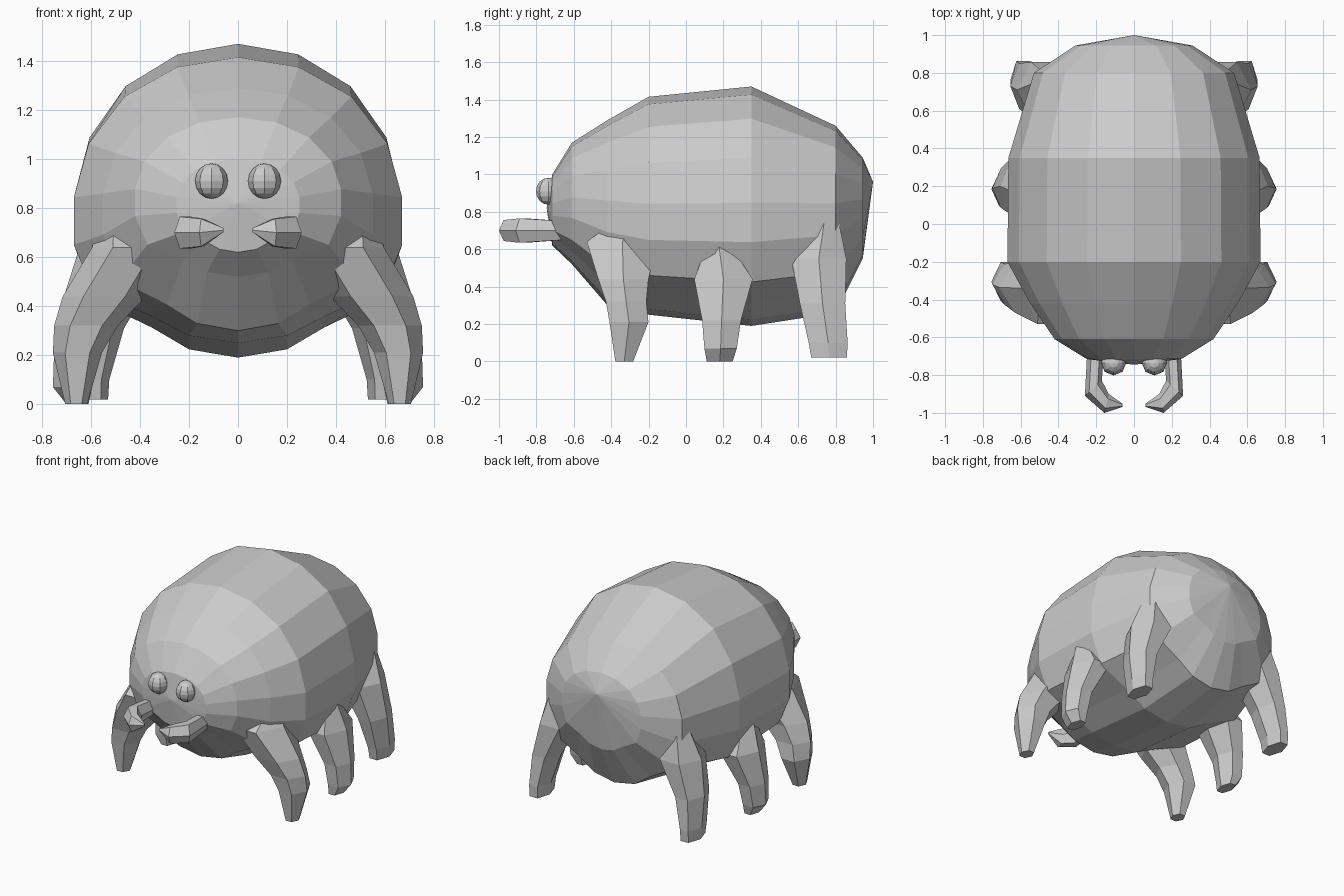
import bpy, bmesh, math
from mathutils import Vector

if "Cube" in bpy.data.objects:
    bpy.data.objects.remove(bpy.data.objects["Cube"])


def finish(name, bm, mirror=False):
    bmesh.ops.recalc_face_normals(bm, faces=bm.faces)
    mesh = bpy.data.meshes.new(name)
    bm.to_mesh(mesh)
    bm.free()
    ob = bpy.data.objects.new(name, mesh)
    bpy.context.collection.objects.link(ob)
    if mirror:
        ob.modifiers.new("mirror", 'MIRROR').use_mirror_merge = False
    return ob


def skin(bm, rings):
    """Bridge consecutive vertex rings with quads."""
    for a, b in zip(rings, rings[1:]):
        n = len(a)
        for i in range(n):
            j = (i + 1) % n
            bm.faces.new((a[i], a[j], b[j], b[i]))


def limb(name, sections, sides=6):
    """Mirrored pair lofted through (centre, u radius, v radius) sections."""
    bm = bmesh.new()
    rings = []
    for c, u, v in sections:
        c, u, v = Vector(c), Vector(u), Vector(v)
        angles = [2 * math.pi * i / sides for i in range(sides)]
        rings.append([bm.verts.new(c + u * math.cos(a) + v * math.sin(a)) for a in angles])
    skin(bm, rings)
    bm.faces.new(rings[0])
    bm.faces.new(rings[-1])
    return finish(name, bm, mirror=True)


def leg(name, rows):
    return limb(name, [((x, y, z), (rx, 0, 0), (0, ry, 0)) for x, y, z, rx, ry in rows])


# Body: one half profile, scaled along the length and closed at both ends
half = [(0, 1), (.37, .94), (.69, .76), (.91, .47), (1, .14), (1, -.2),
        (.88, -.58), (.53, -.78), (.3, -.94), (0, -1)]
profile = half + [(-x, z) for x, z in half[-2:0:-1]]
stations = [  # y, half width, top, middle, bottom
    (-.715, .25, 1.0, .82, .62),
    (-.61, .42, 1.17, .83, .52),
    (-.42, .55, 1.29, .79, .30),
    (-.20, .67, 1.415, .75, .25),
    (.35, .665, 1.47, .75, .19),
    (.80, .53, 1.26, .78, .26),
    (.945, .31, 1.09, .83, .55),
]
bm = bmesh.new()
rings = []
for y, w, top, mid, bot in stations:
    rings.append([bm.verts.new((x * w, y, mid + z * ((top - mid) if z > 0 else (mid - bot))))
                  for x, z in profile])
skin(bm, rings)
for ring, pole in ((rings[0], (0, -.745, .82)), (rings[-1], (0, 1.0, .96))):
    p = bm.verts.new(pole)
    for i in range(len(ring)):
        bm.faces.new((ring[i], ring[(i + 1) % len(ring)], p))
finish("body", bm)

# Three pairs of legs with wide roots sunk into the body: x, y, z, x radius, y radius
leg("front_legs", [(.46, -.27, .80, .09, .05), (.425, -.34, .64, .17, .22),
                   (.545, -.335, .44, .17, .155), (.62, -.32, .32, .13, .125),
                   (.655, -.305, .21, .10, .12), (.66, -.33, 0, .045, .055)])
leg("middle_legs", [(.56, .17, .66, .08, .05), (.58, .20, .44, .13, .18),
                    (.66, .19, .22, .09, .12), (.675, .185, .07, .08, .10),
                    (.655, .18, 0, .045, .08)])
leg("back_legs", [(.44, .75, .82, .08, .06), (.47, .71, .55, .15, .17),
                  (.56, .73, .31, .095, .14), (.59, .76, .10, .065, .12),
                  (.59, .765, .02, .06, .11)])

# Pincers curving inward in front of the face
limb("pincers", [((.20, -.62, .70), (.045, 0, 0), (0, 0, .055)),
                 ((.215, -.87, .70), (.045, -.04, 0), (0, 0, .075)),
                 ((.145, -.95, .70), (.012, -.05, 0), (0, 0, .065)),
                 ((.06, -.96, .71), (0, -.008, 0), (0, 0, .01))])

# Round eyes
bm = bmesh.new()
bmesh.ops.create_uvsphere(bm, u_segments=8, v_segments=8, radius=1)
bmesh.ops.scale(bm, vec=(.067, .067, .072), verts=bm.verts)
bmesh.ops.translate(bm, vec=(.108, -.735, .91), verts=bm.verts)
finish("eyes", bm, mirror=True)
